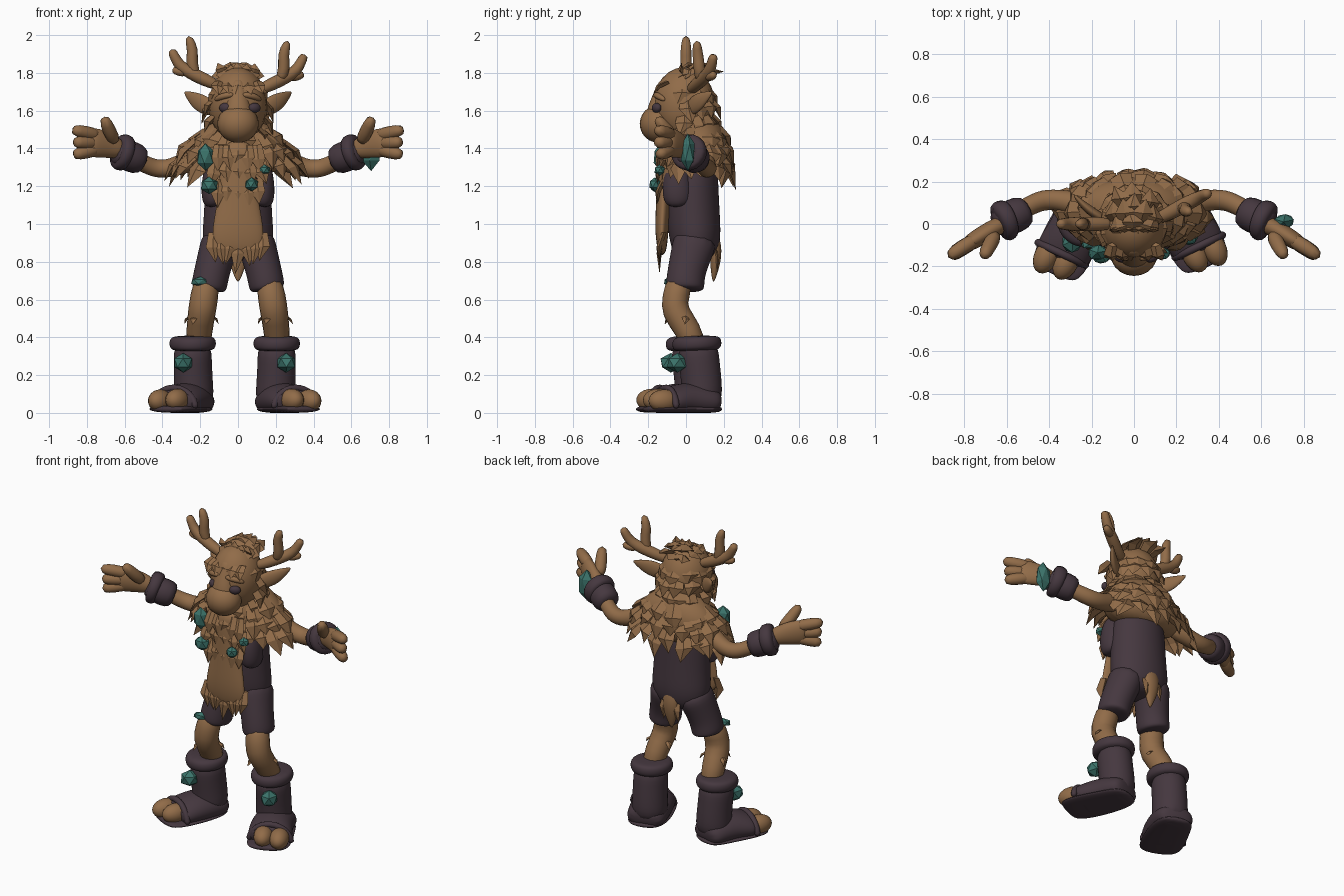
import bpy, bmesh, math, random
from mathutils import Vector, Matrix

random.seed(7)
cube = bpy.data.objects.get("Cube")
if cube:
    bpy.data.objects.remove(cube, do_unlink=True)


def material(name, rgb):
    m = bpy.data.materials.new(name)
    m.use_nodes = True
    m.diffuse_color = (*rgb, 1)
    m.node_tree.nodes["Principled BSDF"].inputs["Base Color"].default_value = (*rgb, 1)
    return m


FUR = material("brown fur", (0.285, 0.15, 0.066))
CLOTH = material("plum cloth", (0.06, 0.039, 0.05))
TEAL = material("teal crystal", (0.045, 0.175, 0.148))
X, Y, Z = Vector((1, 0, 0)), Vector((0, 1, 0)), Vector((0, 0, 1))


def finish(name, bm, mat, smooth=True, levels=0):
    bmesh.ops.recalc_face_normals(bm, faces=bm.faces[:])
    for f in bm.faces:
        f.smooth = smooth
    me = bpy.data.meshes.new(name)
    bm.to_mesh(me)
    bm.free()
    me.materials.append(mat)
    ob = bpy.data.objects.new(name, me)
    bpy.context.collection.objects.link(ob)
    if levels:
        mod = ob.modifiers.new("smooth", 'SUBSURF')
        mod.levels = mod.render_levels = levels


def tube(name, pts, radii, mat, ref=Z, sides=10, levels=2, floor=None):
    """Sweep elliptical rings along a path; a radius is a number or (side, up)."""
    bm = bmesh.new()
    pts = [Vector(p) for p in pts]
    rings = []
    for i, p in enumerate(pts):
        t = (pts[min(i + 1, len(pts) - 1)] - pts[max(i - 1, 0)]).normalized()
        u = ref.cross(t).normalized()
        v = t.cross(u)
        a, b = radii[i] if isinstance(radii[i], tuple) else (radii[i], radii[i])
        ring = []
        for k in range(sides):
            ang = math.tau * k / sides
            co = p + u * a * math.cos(ang) + v * b * math.sin(ang)
            if floor is not None:
                co.z = max(co.z, floor)
            ring.append(bm.verts.new(co))
        rings.append(ring)
    for r0, r1 in zip(rings, rings[1:]):
        for k in range(sides):
            j = (k + 1) % sides
            bm.faces.new((r0[k], r0[j], r1[j], r1[k]))
    bm.faces.new(rings[0])
    bm.faces.new(rings[-1])
    finish(name, bm, mat, True, levels)


def blob(name, loc, scale, mat, turn=0, faceted=False):
    bm = bmesh.new()
    if faceted:
        bmesh.ops.create_icosphere(bm, subdivisions=1, radius=1)
    else:
        bmesh.ops.create_uvsphere(bm, u_segments=20, v_segments=12, radius=1)
    bmesh.ops.transform(bm, verts=bm.verts[:], matrix=Matrix.Translation(loc)
                        @ Matrix.Rotation(turn, 4, 'Z') @ Matrix.Diagonal((*scale, 1)))
    finish(name, bm, mat, not faceted)


def tuft(bm, base, d, n, w, length):
    """One pointed lock of fur lying along d, facing n, with its root buried."""
    base, d = Vector(base), Vector(d).normalized()
    s = d.cross(Vector(n)).normalized()
    n = s.cross(d)
    rings = []
    for f, k, lift in ((0, 0.7, -0.3), (0.5, 1, 0.05)):
        c = base + d * length * f + n * lift * w
        rings.append([bm.verts.new(c + o) for o in
                      (s * w * k / 2, n * w * 0.16, -s * w * k / 2, -n * w * 0.2)])
    tip = bm.verts.new(base + d * length + s * random.uniform(-.3, .3) * w)
    bm.faces.new(rings[0])
    for k in range(4):
        j = (k + 1) % 4
        bm.faces.new((rings[0][k], rings[0][j], rings[1][j], rings[1][k]))
        bm.faces.new((rings[1][k], rings[1][j], tip))


# Overalls
tube("overalls_body", [(0, .05, .8), (0, .05, .9), (0, .04, 1.02), (0, .035, 1.2), (0, .05, 1.4)],
     [(.13, .10), (.2, .14), (.187, .145), (.18, .14), (.16, .12)], CLOTH, Y, 14)

# Fur cape: solid core plus rows of hanging locks that spread at the shoulders
tube("cape_core", [(0, .06, 1.25), (0, .07, 1.37), (0, .07, 1.46), (0, .04, 1.56)],
     [(.23, .13), (.3, .16), (.25, .155), (.12, .1)], FUR, Y, 14)
bm = bmesh.new()
for z, rx, ry, count, length in ((1.51, .2, .14, 14, .16), (1.45, .26, .15, 18, .16),
                                 (1.375, .295, .155, 22, .17)):
    for i in range(count):
        a = math.tau * (i + random.uniform(-.25, .25)) / count
        n = Vector((math.cos(a), math.sin(a), .2))
        base = (rx * n.x, .065 + ry * n.y, z + random.uniform(-.02, .02))
        tuft(bm, base, n * .22 + X * n.x * .35 - Z, n, .11, length * random.uniform(.75, 1.2))
finish("cape_locks", bm, FUR, False)

# Long chest fur
tube("chest_fur", [(0, -.1, 1.45), (0, -.115, 1.28), (0, -.12, 1.1), (0, -.13, .95), (0, -.125, .83)],
     [(.09, .05), (.1, .04), (.115, .04), (.15, .038), (.125, .02)], FUR, Y, 12)
bm = bmesh.new()
for x, drop in ((-.13, .16), (-.09, .17), (-.045, .17), (0, .22), (.045, .18), (.09, .17), (.13, .15)):
    tuft(bm, (x, -.14, .955), (x * .25, 0, -1), -Y, .075, drop)
for z, half in ((1.42, .1), (1.34, .12), (1.24, .1)):
    for k in range(5):
        x = half * (k / 2 - 1)
        tuft(bm, (x, -.14, z), (x, -.08, -1), -Y, .075, random.uniform(.11, .16))
finish("chest_locks", bm, FUR, False)

# Tail
tube("tail", [(0, .13, .98), (0, .16, .88), (0, .155, .79), (0, .145, .69)],
     [(.05, .03), (.06, .035), (.05, .03), .006], FUR, Y)
bm = bmesh.new()
for x in (-.04, .04):
    tuft(bm, (x, .165, .9), (x, 0, -1), Y, .06, .15)
finish("tail_locks", bm, FUR, False)

# Head
HEAD = Vector((0, -.01, 1.63))
blob("head", HEAD, (.155, .165, .2), FUR)
tube("nose_bridge", [(0, -.09, 1.77), (0, -.125, 1.68), (0, -.15, 1.61), (0, -.15, 1.53)],
     [(.05, .05), (.055, .05), (.075, .06), (.09, .07)], FUR, Y)
blob("snout", (0, -.145, 1.53), (.11, .1, .1), FUR)

# Hair: rows swept down and back over the skull, open at the face
bm = bmesh.new()
for el, count in ((-32, 12), (-10, 13), (14, 13), (36, 11), (58, 8), (78, 4)):
    e = math.radians(el)
    for i in range(count):
        a = math.tau * (i + random.uniform(-.25, .25)) / count
        n = Vector((math.cos(a) * math.cos(e), math.sin(a) * math.cos(e), math.sin(e)))
        if n.y < -.38 and el < 50:
            continue
        base = HEAD + Vector((n.x * .15, n.y * .165, n.z * .2))
        d = n * .3 - Z if el < 50 else n * .35 + Y * .6 - Z * .25
        tuft(bm, base, d, n, .1, random.uniform(.11, .16))
for x in (-.1, -.05, 0, .05, .1):
    tuft(bm, (x, -.115, 1.765), (x * 1.5, -.45, -.6), (0, -1, .5), .07, .1)
    tuft(bm, (x * .8, -.03, 1.79), (x * 3, .1, 1), -Y, .06, random.uniform(.05, .075))
finish("hair_locks", bm, FUR, False)

# Antlers: (side, depth of the outer tip, extra height)
for s, depth, up in ((1, .14, -.01), (-1, 0, .015)):
    side = "left" if s > 0 else "right"

    def ant(*p):
        return [(s * x, depth * f, z + up) for x, f, z in p]
    tube(side + "_antler_beam", ant((.09, .1, 1.71), (.18, .4, 1.75), (.25, .7, 1.785), (.31, .9, 1.82),
                                    (.335, 1, 1.87), (.355, 1.05, 1.91)), [.03, .04, .04, .035, .03, .026], FUR, Y, 7, 1)
    tube(side + "_antler_inner_tine", ant((.22, .55, 1.76), (.25, .5, 1.84), (.235, .45, 1.9), (.265, .4, 1.985)),
         [.035, .035, .034, .025], FUR, Y, 7, 1)
    tube(side + "_antler_low_tine", ant((.27, .8, 1.79), (.31, .95, 1.79), (.35, 1.1, 1.805)),
         [.03, .028, .022], FUR, Y, 7, 1)

for s in (1, -1):
    side = "left_" if s > 0 else "right_"

    def p(*pts):
        return [(s * x, y, z) for x, y, z in pts]

    def foot(*pts):
        # the right leg stands a little wider and further forward
        return [(s * x - (.035 if s < 0 else 0), y - (.035 if s < 0 else 0), z) for x, y, z in pts]

    # Face and ears
    blob(side + "eye", (.01 + s * .078, -.156, 1.615), (.034, .022, .026), CLOTH, s * .5)
    tube(side + "brow", p((.02, -.165, 1.685), (.08, -.15, 1.68), (.125, -.11, 1.655)), [.014, .02, .012], FUR)
    tube(side + "ear", p((.12, .01, 1.6), (.19, .05, 1.635), (.24, .09, 1.665), (.285, .14, 1.7)),
         [(.02, .04), (.025, .055), (.02, .04), .005], FUR)

    # Vest fold under the arm
    tube(side + "vest_fold", p((.125, -.04, 1.09), (.135, -.045, 1.14), (.135, -.05, 1.24), (.12, -.04, 1.34)),
         [(.05, .06), (.065, .085), (.06, .08), (.05, .05)], CLOTH, Y)

    # Arms, cuffs and hands
    tube(side + "arm", p((.2, .08, 1.36), (.33, .11, 1.3), (.43, .12, 1.285), (.52, .07, 1.33), (.62, .01, 1.385)),
         [.07, .053, .052, .048, .045], FUR)
    tube(side + "cuff", p((.5, .07, 1.33), (.525, .058, 1.34), (.6, .02, 1.37), (.66, -.01, 1.395)),
         [.06, .09, .088, .07], CLOTH, Z, 9, 1)
    tube(side + "cuff_rim", p((.575, .03, 1.365), (.59, .025, 1.37), (.625, .01, 1.385), (.645, 0, 1.39)),
         [.085, .105, .108, .09], CLOTH, Z, 9, 1)
    tube(side + "palm", p((.6, .01, 1.385), (.68, -.03, 1.415), (.75, -.075, 1.43), (.8, -.105, 1.435)),
         [.045, (.045, .07), (.045, .085), (.035, .075)], FUR)
    for tag, path in (("upper_finger", ((.73, -.065, 1.465), (.81, -.11, 1.485), (.88, -.16, 1.5))),
                      ("middle_finger", ((.74, -.075, 1.43), (.82, -.12, 1.43), (.87, -.16, 1.435))),
                      ("lower_finger", ((.73, -.065, 1.4), (.81, -.11, 1.38), (.875, -.15, 1.365))),
                      ("thumb", ((.65, -.04, 1.43), (.68, -.1, 1.49), (.712, -.16, 1.57)))):
        tube(side + tag, p(*path), [.042, .041, .034], FUR, Y, 7, 1)

    # Shorts and legs
    tube(side + "shorts_leg", p((.085, .06, .95), (.11, .03, .85), (.14, 0, .74), (.153, -.005, .67), (.157, -.006, .645)),
         [(.105, .125), (.103, .115), (.097, .103), (.1, .108), (.085, .095)], CLOTH, Y, 12)
    tube(side + "leg", p((.16, -.03, .72), (.18, -.055, .61), (.19, -.065, .54), (.205, .015, .44), (.21, .05, .33)),
         [.074, .08, .08, .074, .072], FUR, Y, 9, 1)
    bm = bmesh.new()
    for a in (.3, 2.8, 4.2):
        n = Vector((math.cos(a), math.sin(a), 0))
        tuft(bm, Vector((s * .195, -.025, .52)) + n * .068, n * .6 - Z, n, .04, .06)
    finish(side + "leg_locks", bm, FUR, False)

    # Boots
    tube(side + "boot_shaft", foot((.2, .085, .03), (.2, .085, .14), (.205, .07, .27), (.205, .06, .38)),
         [(.115, .11), (.108, .112), (.105, .112), (.105, .112)], CLOTH, Y, 12)
    tube(side + "boot_top", foot((.205, .06, .325), (.205, .06, .345), (.205, .055, .39), (.205, .055, .41)),
         [(.1, .11), (.128, .135), (.128, .135), (.1, .105)], CLOTH, Y, 14)
    tube(side + "boot_foot", foot((.185, .18, .05), (.2, .12, .06), (.24, 0, .07), (.295, -.09, .06), (.315, -.13, .05)),
         [(.1, .06), (.127, .09), (.13, .1), (.14, .08), (.125, .065)], CLOTH, Z, 12, 2, 0)
    tube(side + "sole", foot((.185, .19, .02), (.215, .07, .02), (.285, -.08, .02), (.33, -.17, .02), (.345, -.205, .02)),
         [(.1, .022), (.13, .022), (.142, .022), (.13, .02), (.09, .015)], CLOTH, Z, 12, 2, 0)
    arch = []
    for k in range(9):
        a = math.pi * k / 8
        arch.append((.305 + .117 * math.cos(a), -.105 + .055 * math.cos(a), .02 + .115 * math.sin(a)))
    tube(side + "boot_toe_rim", foot(*arch), [.02] * 9, CLOTH, Vector((s * .42, -.9, 0)), 8, 1, 0)
    for tag, c in (("inner_toe", (.285, -.145, .068)), ("outer_toe", (.377, -.115, .064))):
        blob(side + tag, foot(c)[0], (.058, .088, .06), FUR, s * .45)
    blob(side + "boot_crystal", foot((.255, -.045, .265))[0], (.054, .062, .052), TEAL, s * .3, True)

# Crystals on the chest, wrist and shorts
for name, loc, scale in (("upper_right_crystal", (-.172, -.135, 1.355), (.05, .04, .072)),
                         ("lower_right_crystal", (-.152, -.15, 1.205), (.05, .04, .047)),
                         ("lower_left_crystal", (.072, -.165, 1.21), (.038, .033, .037)),
                         ("upper_left_crystal", (.14, -.14, 1.285), (.034, .03, .03)),
                         ("wrist_crystal", (.705, .01, 1.38), (.055, .04, .1)),
                         ("shorts_crystal", (-.2, -.09, .695), (.055, .028, .026))):
    blob(name, loc, scale, TEAL, .2, True)
